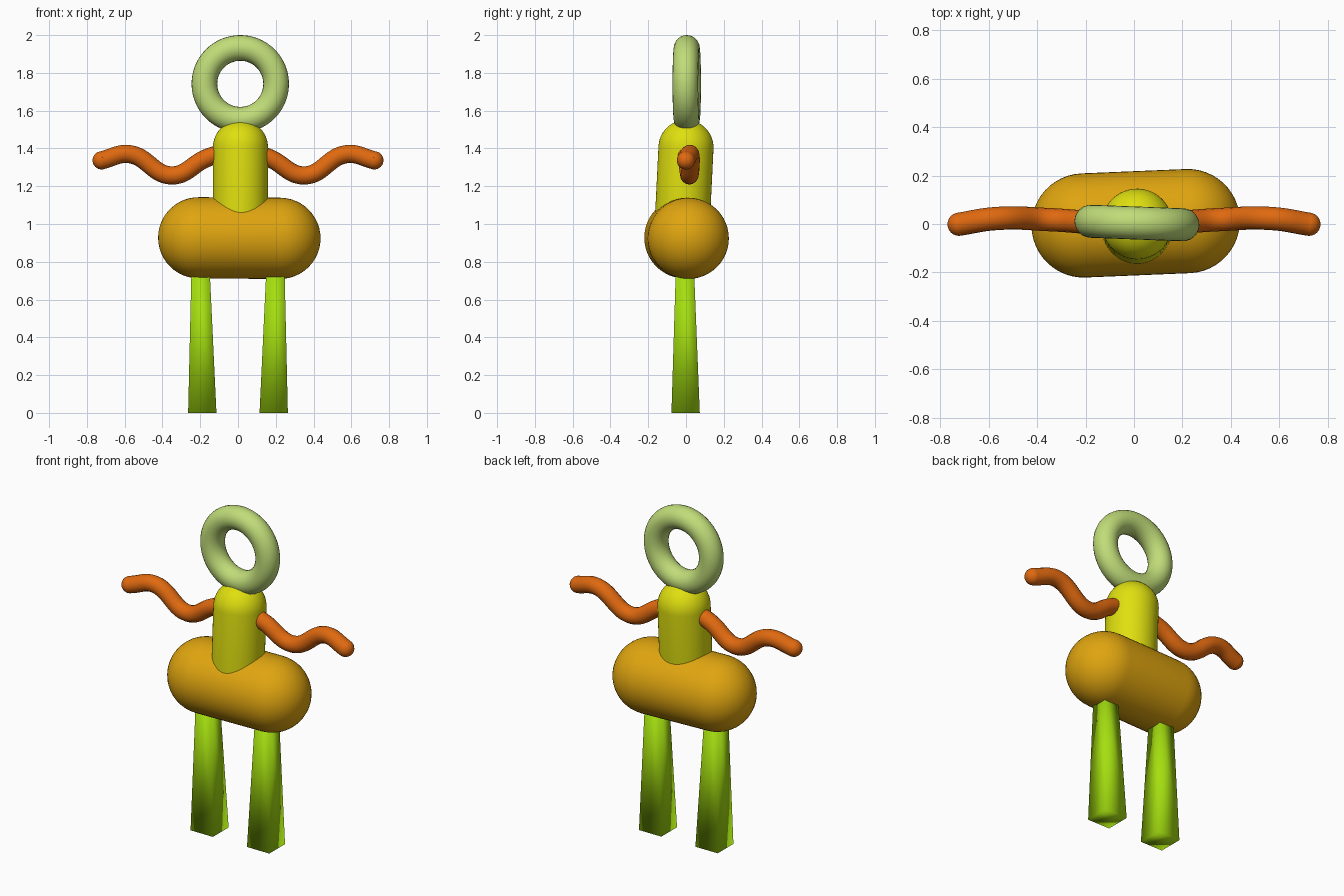
import bpy, bmesh, math
from mathutils import Vector, Matrix

if "Cube" in bpy.data.objects:
    bpy.data.objects.remove(bpy.data.objects["Cube"])


def material(name, rgb):
    m = bpy.data.materials.new(name)
    m.diffuse_color = (*rgb, 1)
    m.use_nodes = True
    m.node_tree.nodes["Principled BSDF"].inputs["Base Color"].default_value = m.diffuse_color
    return m


AMBER = material("amber", (0.74, 0.375, 0.005))
YELLOW = material("yellow", (0.74, 0.74, 0.005))
ORANGE = material("orange", (0.74, 0.141, 0.005))
LIME = material("lime", (0.375, 0.74, 0.005))
PALE = material("pale_green", (0.53, 0.72, 0.19))


def finish(name, bm, mat):
    bmesh.ops.recalc_face_normals(bm, faces=bm.faces)
    mesh = bpy.data.meshes.new(name)
    bm.to_mesh(mesh)
    bm.free()
    mesh.materials.append(mat)
    for p in mesh.polygons:
        p.use_smooth = True
    obj = bpy.data.objects.new(name, mesh)
    bpy.context.collection.objects.link(obj)
    return obj


def capsule(name, a, b, radius, mat, segments=48, rings=12):
    """Rounded cylinder whose end spheres are centred on a and b."""
    a, b = Vector(a), Vector(b)
    length = (b - a).length
    angles = [math.pi / 2 * i / rings for i in range(rings + 1)]
    profile = [(radius * math.sin(t), -radius * math.cos(t)) for t in angles]
    profile += [(r, length - z) for r, z in reversed(profile)]
    bm = bmesh.new()
    verts = [bm.verts.new((r, 0, z)) for r, z in profile]
    edges = [bm.edges.new(pair) for pair in zip(verts, verts[1:])]
    bmesh.ops.spin(bm, geom=verts + edges, axis=(0, 0, 1), cent=(0, 0, 0),
                   angle=math.tau, steps=segments)
    bmesh.ops.remove_doubles(bm, verts=bm.verts, dist=1e-5)
    turn = (b - a).to_track_quat('Z', 'Y').to_matrix().to_4x4()
    bm.transform(Matrix.Translation(a) @ turn)
    return finish(name, bm, mat)


def arm(name, side):
    """Wavy tube with a rounded tip."""
    path = [(0.09, 0.0, 1.375), (0.17, 0.005, 1.347), (0.35, 0.018, 1.257),
            (0.575, 0.022, 1.37), (0.722, -0.001, 1.337)]
    radius = 0.048
    curve = bpy.data.curves.new(name + "_path", 'CURVE')
    curve.dimensions = '3D'
    curve.bevel_depth = radius
    curve.bevel_resolution = 6
    curve.resolution_u = 14
    curve.use_fill_caps = True
    spline = curve.splines.new('BEZIER')
    spline.bezier_points.add(len(path) - 1)
    for p, (x, y, z) in zip(spline.bezier_points, path):
        p.co = (side * x, y, z)
        p.handle_left_type = p.handle_right_type = 'AUTO'
    helper = bpy.data.objects.new(name + "_path", curve)
    bpy.context.collection.objects.link(helper)
    bpy.context.view_layer.update()
    tube = bpy.data.meshes.new_from_object(
        helper.evaluated_get(bpy.context.evaluated_depsgraph_get()))
    bpy.data.objects.remove(helper)
    bm = bmesh.new()
    bm.from_mesh(tube)
    bpy.data.meshes.remove(tube)
    x, y, z = path[-1]
    bmesh.ops.create_uvsphere(bm, u_segments=24, v_segments=16, radius=radius,
                              matrix=Matrix.Translation((side * x, y, z)))
    for f in bm.faces:
        f.material_index = 0
    return finish(name, bm, ORANGE)


def leg(name, side):
    """Four-sided tapered post, leaning slightly."""
    bm = bmesh.new()
    bmesh.ops.create_cube(bm, size=2)
    for v in bm.verts:
        top = v.co.z > 0
        half = 0.046 if top else 0.075
        cx, cy, z = (0.199, -0.006, 0.82) if top else (0.189, -0.002, 0.0)
        v.co = (side * cx + v.co.x * half, cy + v.co.y * half, z)
    return finish(name, bm, LIME)


# Body and torso
capsule("body", (-0.208, -0.006, 0.927), (0.222, 0.012, 0.924), 0.215, AMBER)
capsule("torso", (0.012, -0.02, 1.0), (0.013, 0.0, 1.405), 0.146, YELLOW)

# Limbs
for label, side in (("left", -1), ("right", 1)):
    arm(label + "_arm", side)
    leg(label + "_leg", side)

# Ring head, turned slightly about the vertical
bpy.ops.mesh.primitive_torus_add(
    major_radius=0.19, minor_radius=0.068, major_segments=64, minor_segments=24,
    location=(0.012, 0.004, 1.742),
    rotation=(math.pi / 2, 0, math.radians(-2.2)))
ring = bpy.context.object
ring.name = "ring_head"
ring.data.materials.append(PALE)
bpy.ops.object.shade_smooth()
